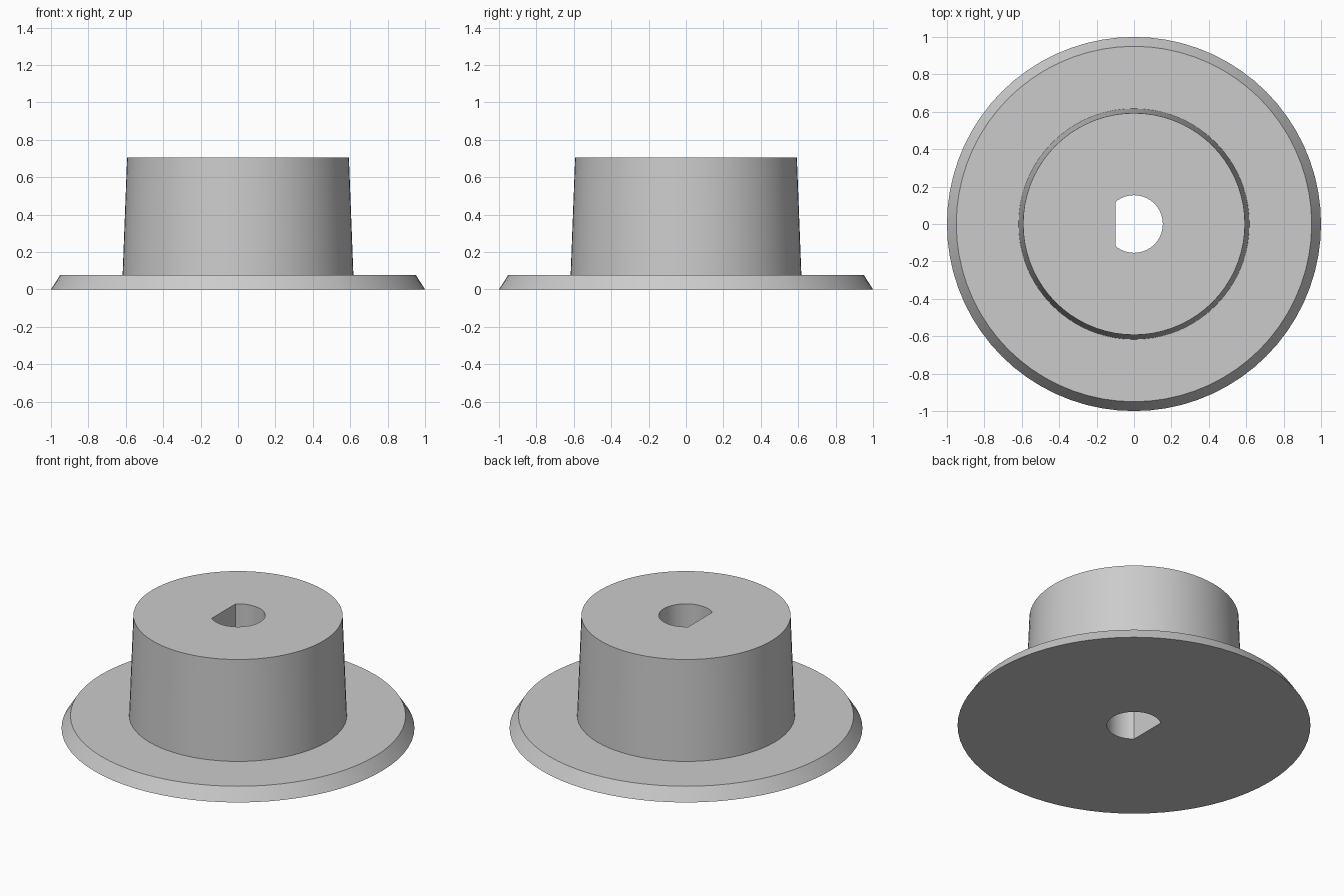
import bpy
import bmesh
from math import cos, sin, radians

cube = bpy.data.objects.get("Cube")
if cube:
    bpy.data.objects.remove(cube, do_unlink=True)

SIDES = 72
BORE_RADIUS = 0.154
FLAT_ANGLE = 130  # the bore's flat runs between +/- this angle
HEIGHT = 0.704

grey = bpy.data.materials.new("plain grey")
grey.use_nodes = True
colour = (0.6, 0.6, 0.6, 1)
grey.diffuse_color = colour
grey.node_tree.nodes["Principled BSDF"].inputs["Base Color"].default_value = colour


def circle(radius):
    return lambda angle: radius


def d_bore(angle):
    """Radius of the D-shaped bore, flat on the -x side."""
    flat_x = BORE_RADIUS * cos(radians(FLAT_ANGLE))
    if FLAT_ANGLE < angle < 360 - FLAT_ANGLE:
        return flat_x / cos(radians(angle))
    return BORE_RADIUS


# Closed section: underside, bevelled flange, tapered hub, top and bore wall
section = [
    (d_bore, 0),
    (circle(1.0), 0),
    (circle(0.95), 0.078),
    (circle(0.617), 0.078),
    (circle(0.593), HEIGHT),
    (d_bore, HEIGHT),
]

bm = bmesh.new()
rings = []
for radius, z in section:
    ring = []
    for i in range(SIDES):
        angle = i * 360 / SIDES
        a = radians(angle)
        r = radius(angle)
        ring.append(bm.verts.new((r * cos(a), r * sin(a), z)))
    rings.append(ring)

for k, low in enumerate(rings):
    high = rings[(k + 1) % len(rings)]
    for i in range(SIDES):
        j = (i + 1) % SIDES
        bm.faces.new((low[i], low[j], high[j], high[i]))
bmesh.ops.recalc_face_normals(bm, faces=bm.faces)

mesh = bpy.data.meshes.new("flanged_hub")
bm.to_mesh(mesh)
bm.free()
mesh.materials.append(grey)
hub = bpy.data.objects.new("flanged_hub", mesh)
bpy.context.collection.objects.link(hub)

# Smooth walls, crisp rims
bpy.ops.object.select_all(action="DESELECT")
hub.select_set(True)
bpy.context.view_layer.objects.active = hub
bpy.ops.object.shade_smooth_by_angle(angle=radians(30))
